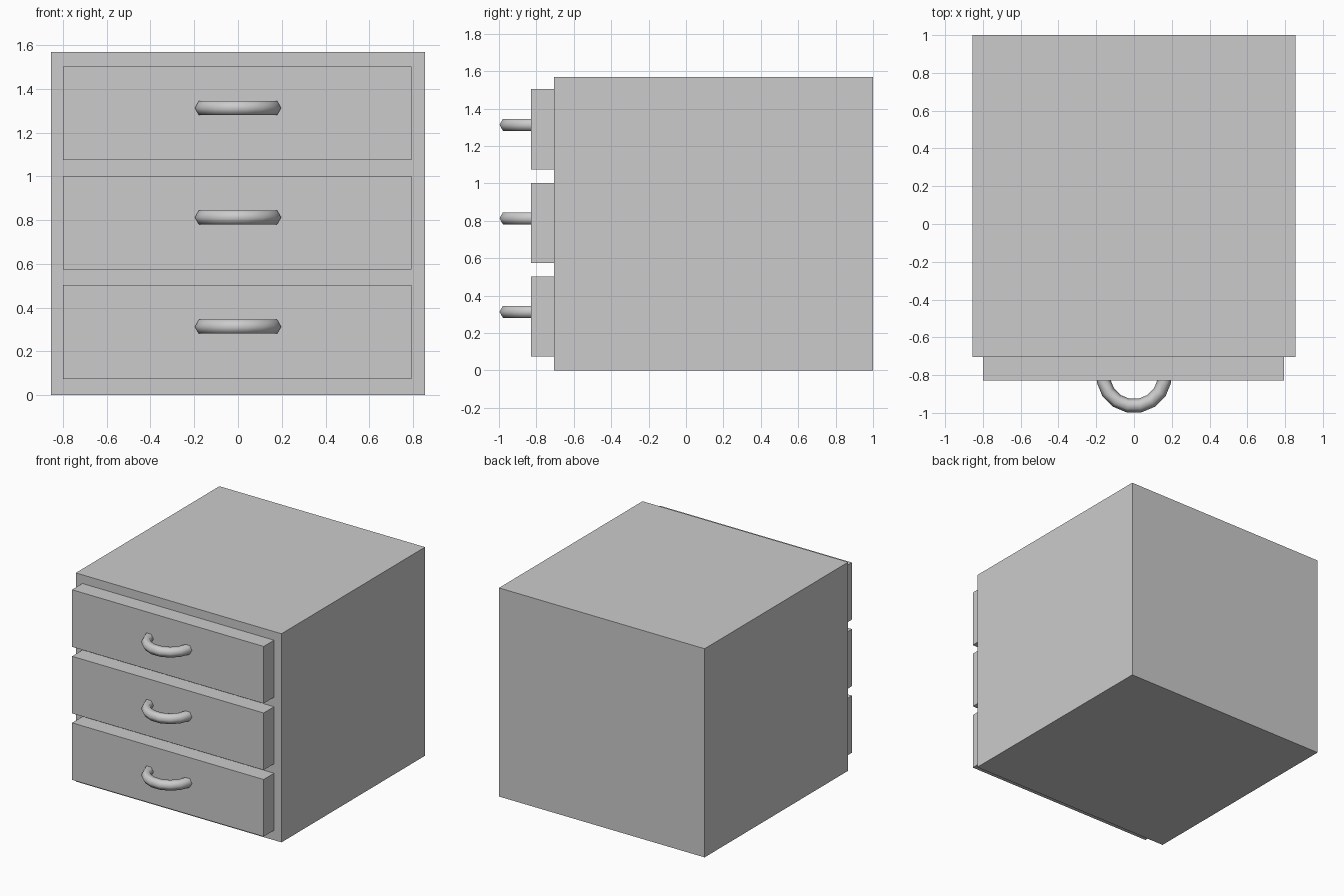
import bpy
from math import pi, radians

if "Cube" in bpy.data.objects:
    bpy.data.objects.remove(bpy.data.objects["Cube"])


def box(name, x, y, z):
    bpy.ops.mesh.primitive_cube_add(
        size=1, location=(sum(x) / 2, sum(y) / 2, sum(z) / 2))
    ob = bpy.context.object
    ob.name = name
    ob.scale = (x[1] - x[0], y[1] - y[0], z[1] - z[0])
    bpy.ops.object.transform_apply(location=False, rotation=False, scale=True)
    return ob


# Cabinet body
box("cabinet_body", (-0.855, 0.855), (-0.705, 1.0), (0, 1.568))

for i in range(3):
    base = 0.5 * i
    # Drawer front
    box(f"drawer_front_{i + 1}", (-0.80, 0.793), (-0.828, -0.70),
        (base + 0.074, base + 0.503))
    # Ring handle, half sunk into the drawer front
    bpy.ops.mesh.primitive_torus_add(
        major_radius=0.164, minor_radius=0.037,
        major_segments=16, minor_segments=6,
        location=(0, -0.80, base + 0.313), rotation=(0, 0, pi / 16))
    handle = bpy.context.object
    handle.name = f"drawer_handle_{i + 1}"
    bpy.ops.object.shade_smooth_by_angle(angle=radians(65))
